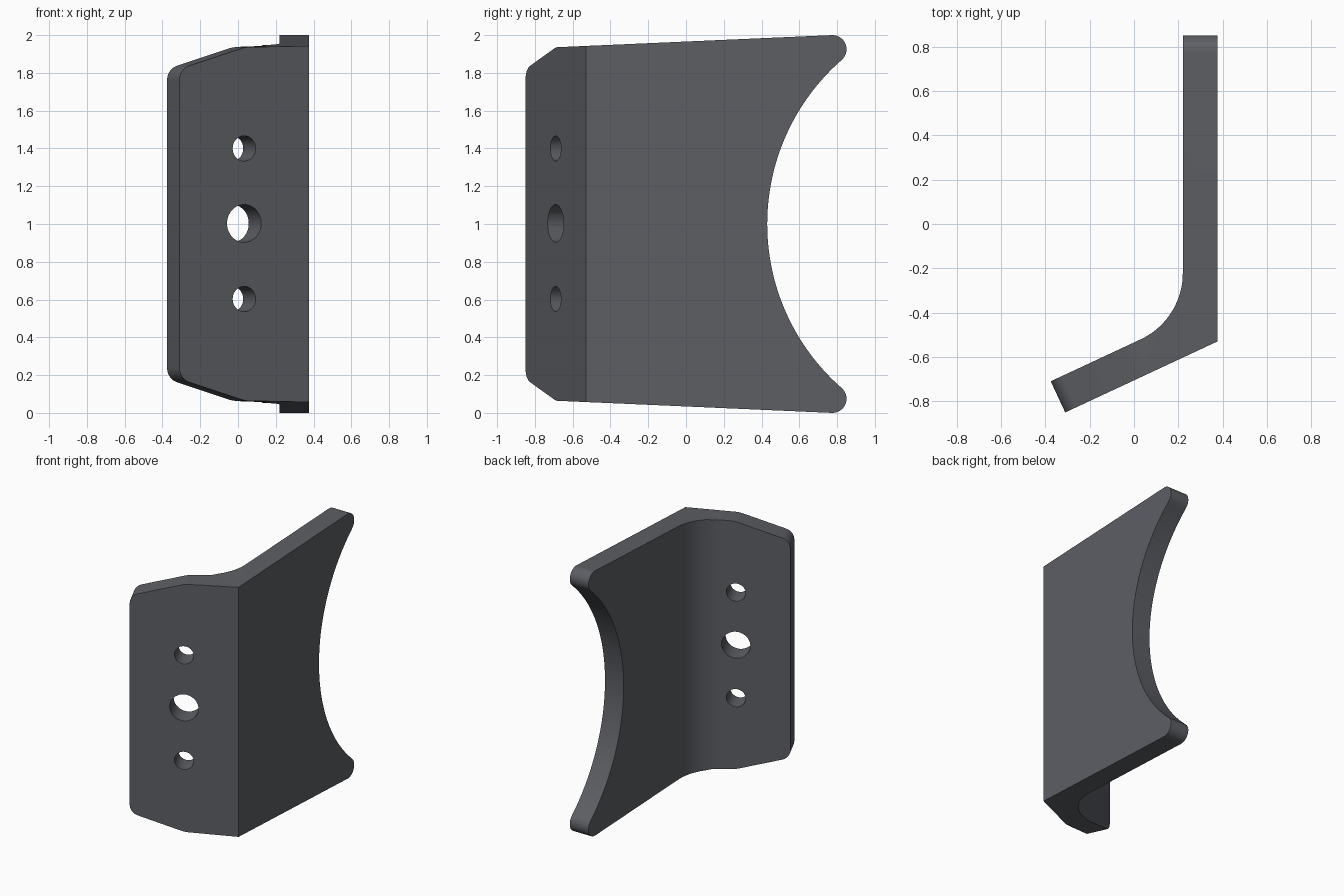
import bpy, bmesh
from math import sin, cos, tan, atan2, pi, radians
from mathutils import Vector

if "Cube" in bpy.data.objects:
    bpy.data.objects.remove(bpy.data.objects["Cube"])


def prism(name, pts, depth):
    """Extrude a closed loop of 3D points along a depth vector."""
    bm = bmesh.new()
    face = bm.faces.new([bm.verts.new(p) for p in pts])
    ext = bmesh.ops.extrude_face_region(bm, geom=[face])
    moved = [v for v in ext["geom"] if isinstance(v, bmesh.types.BMVert)]
    bmesh.ops.translate(bm, verts=moved, vec=depth)
    bmesh.ops.recalc_face_normals(bm, faces=bm.faces)
    mesh = bpy.data.meshes.new(name)
    bm.to_mesh(mesh)
    bm.free()
    obj = bpy.data.objects.new(name, mesh)
    bpy.context.collection.objects.link(obj)
    return obj


def arc(c, r, a0, a1, n):
    return [(c[0] + r * cos(a0 + (a1 - a0) * i / n),
             c[1] + r * sin(a0 + (a1 - a0) * i / n)) for i in range(n + 1)]


def fillet(prev, corner, nxt, r, n=10):
    """Points of a rounded corner of radius r."""
    p, c, q = Vector(prev), Vector(corner), Vector(nxt)
    u, v = (p - c).normalized(), (q - c).normalized()
    half = u.angle(v) / 2
    mid = c + (u + v).normalized() * (r / sin(half))
    d0 = c + u * (r / tan(half)) - mid
    d1 = c + v * (r / tan(half)) - mid
    a0, a1 = atan2(d0.y, d0.x), atan2(d1.y, d1.x)
    a1 = a0 + (a1 - a0 + pi) % (2 * pi) - pi
    return arc(mid, r, a0, a1, n)


def mirrored(half):
    """Close an upper half outline by mirroring it about z = 1."""
    return half + [(u, 2 - z) for u, z in reversed(half) if abs(z - 1) > 1e-5]


def cut(obj, tool, operation):
    mod = obj.modifiers.new(tool.name, 'BOOLEAN')
    mod.operation, mod.object, mod.solver = operation, tool, 'EXACT'
    bpy.context.view_layer.objects.active = obj
    bpy.ops.object.modifier_apply(modifier=mod.name)
    bpy.data.objects.remove(tool)


# Bent plate, seen from the top: long web and short flange
bend = Vector((0.376, -0.53, 0))
along = Vector((-cos(radians(25)), -sin(radians(25)), 0))
normal = Vector((along.y, -along.x, 0))
length, thick = 0.757, 0.155
tip = bend + along * length
tip_in = tip + normal * thick
inner = (0.22, tip_in.y + (0.22 - tip_in.x) * along.y / along.x)
profile = [(bend.x, 0.87), bend.xy, tip.xy, tip_in.xy]
profile += fillet(tip_in.xy, inner, (0.22, 0.87), 0.33, 20) + [(0.22, 0.87)]
plate = prism("bent_plate", [(x, y, -0.1) for x, y in profile], (0, 0, 2.2))

# Dark grey material
dark = bpy.data.materials.new("dark_grey")
dark.diffuse_color = (0.108, 0.114, 0.127, 1)
dark.use_nodes = True
dark.node_tree.nodes["Principled BSDF"].inputs["Base Color"].default_value = dark.diffuse_color
plate.data.materials.append(dark)

# Web outline, seen from the side: tapered edge, round horns, concave arc
r, cy, cz = 0.075, 0.775, 1.925
k = cy - 0.43
R = ((cz - 1) ** 2 + k * k - r * r) / (2 * (r + k))
centre = (0.43 + R, 1)
to_horn = atan2(cz - 1, cy - centre[0])
half = [(-1.0, 1.922)]
half += arc((cy, cz), r, radians(92.5), to_horn - pi, 16)
half += arc(centre, R, to_horn, pi, 32)[1:]
cut(plate, prism("web_outline", [(-1, y, z) for y, z in mirrored(half)], (2, 0, 0)),
    'INTERSECT')

# Flange outline, seen square to the flange: sloped and rounded end
rise, kink, end = (-1.0, 2.35), (0.37, 1.937), (length, 1.82)
level = (0.2, 1.9425)
half = [rise, level] + fillet(level, kink, end, 0.25, 6)
half += fillet(kink, end, (length, 1), 0.08)
outline = [bend + along * s - normal * 2 + Vector((0, 0, z)) for s, z in mirrored(half)]
cut(plate, prism("flange_outline", outline, normal * 4), 'INTERSECT')

# Three holes through the flange
for z, rad in ((0.603, 0.067), (1.003, 0.1), (1.4, 0.067)):
    ring = [bend + along * s - normal * 0.1 + Vector((0, 0, h))
            for s, h in arc((0.379, z), rad, 0, 2 * pi, 40)[:-1]]
    cut(plate, prism("hole", ring, normal * 0.4), 'DIFFERENCE')

# Keep one material on every face
plate.data.materials.clear()
plate.data.materials.append(dark)

# Smooth curved faces, keep sharp edges
bpy.ops.object.select_all(action='DESELECT')
plate.select_set(True)
bpy.context.view_layer.objects.active = plate
bpy.ops.object.shade_smooth_by_angle(angle=radians(25))
